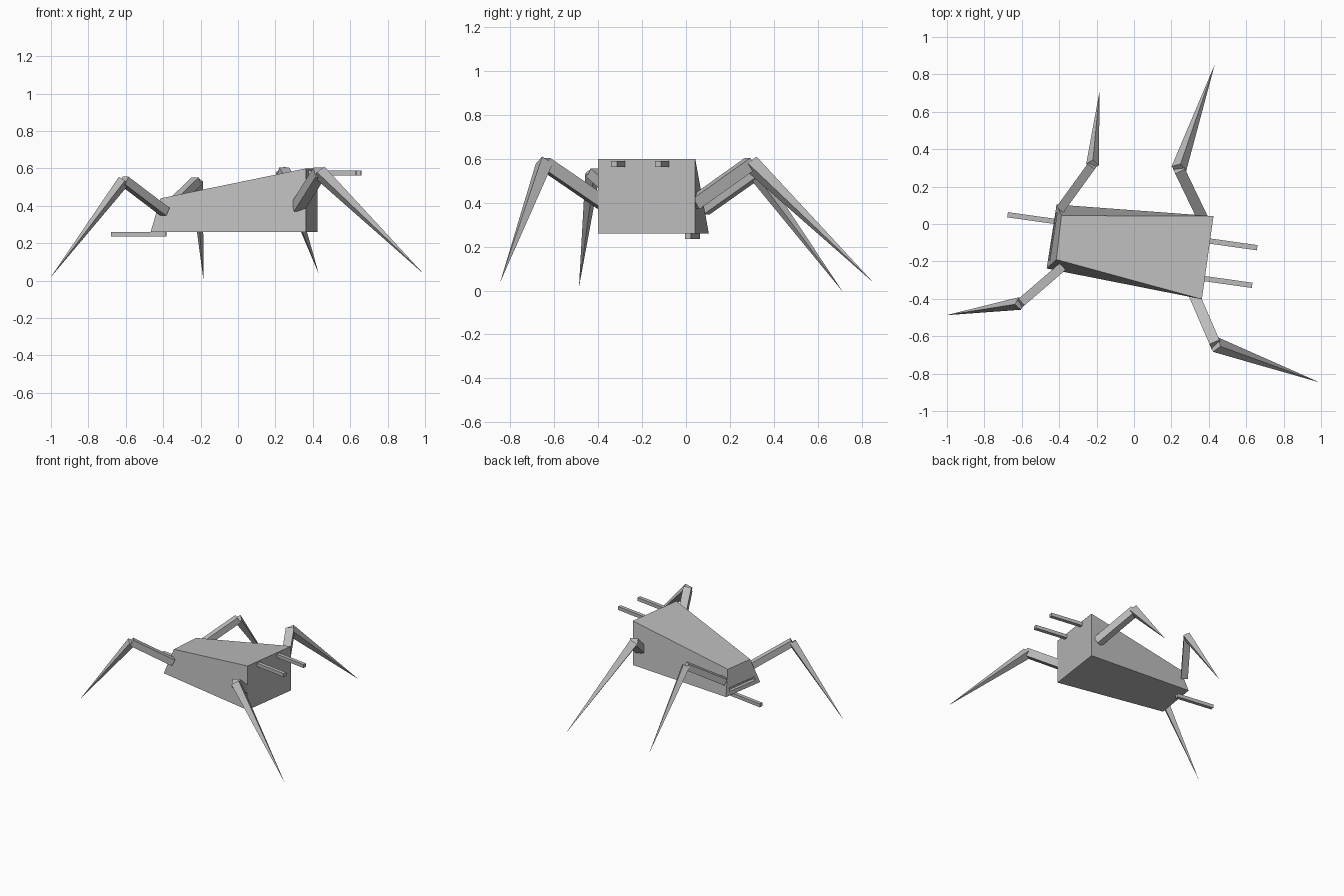
import bpy
import bmesh
from math import radians
from mathutils import Vector, Matrix

cube = bpy.data.objects.get("Cube")
if cube:
    bpy.data.objects.remove(cube)

grey = bpy.data.materials.new("plain grey")
grey.use_nodes = True
colour = (0.5, 0.5, 0.5, 1)
grey.diffuse_color = colour
grey.node_tree.nodes["Principled BSDF"].inputs["Base Color"].default_value = colour

TURN = Matrix.Rotation(radians(-8), 4, 'Z')


def add_object(name, bm):
    bmesh.ops.recalc_face_normals(bm, faces=bm.faces)
    mesh = bpy.data.meshes.new(name)
    bm.to_mesh(mesh)
    bm.free()
    mesh.materials.append(grey)
    obj = bpy.data.objects.new(name, mesh)
    bpy.context.collection.objects.link(obj)
    return obj


def box(name, centre, size):
    bm = bmesh.new()
    place = Matrix.Translation(centre) @ TURN @ Matrix.Diagonal((*size, 1))
    bmesh.ops.create_cube(bm, size=1, matrix=place)
    return add_object(name, bm)


def strut(name, start, end, side, tip, roll):
    """Square bar from start to end; tip is the scale of its far end."""
    start, end = Vector(start), Vector(end)
    axis = end - start
    turn = axis.to_track_quat('Z', 'Y').to_matrix().to_4x4()
    place = Matrix.Translation((start + end) / 2) @ turn @ Matrix.Rotation(radians(roll), 4, 'Z')
    bm = bmesh.new()
    # four-sided cone, turned so that its sides line up with the axes
    bmesh.ops.create_cone(bm, cap_ends=True, segments=4, radius1=side * 0.707,
                          radius2=side * 0.707 * tip, depth=axis.length,
                          matrix=place @ Matrix.Rotation(radians(45), 4, 'Z'))
    return add_object(name, bm)


# Wedge body: tall upright end at +x, low leaning end at -x
low_end_base = [(-0.467, -0.238, 0.26), (-0.414, 0.104, 0.26)]
low_end_top = [(-0.415, -0.19, 0.44), (-0.388, 0.045, 0.445)]
tall_end = [(0.363, -0.402), (0.425, 0.042)]
bm = bmesh.new()
a, b = [bm.verts.new(p) for p in low_end_base]
c, d = [bm.verts.new(p) for p in low_end_top]
e, f = [bm.verts.new((x, y, 0.26)) for x, y in tall_end]
g, h = [bm.verts.new((x, y, 0.6)) for x, y in tall_end]
for face in ((a, b, f, e), (c, d, h, g), (a, b, d, c), (e, f, h, g), (a, e, g, c), (b, f, h, d)):
    bm.faces.new(face)
body = add_object("body", bm)

# Narrow slot in the low end
cutter = box("slot_cutter", (-0.43, -0.068, 0.3), (0.04, 0.26, 0.025))
cutter.hide_render = True
cutter.hide_viewport = True
slot = body.modifiers.new("slot", 'BOOLEAN')
slot.operation = 'DIFFERENCE'
slot.object = cutter
slot.solver = 'EXACT'

# Rods at both ends
box("upper_rod_left", (0.525, -0.108, 0.576), (0.27, 0.028, 0.026))
box("upper_rod_right", (0.498, -0.309, 0.576), (0.27, 0.028, 0.026))
box("lower_rod", (-0.53, 0.029, 0.248), (0.295, 0.028, 0.026))

# Legs: shoulder, knee, tip, thickness
legs = {
    "tall_end_right": ((0.32, -0.375, 0.395), (0.436, -0.645, 0.58), (0.987, -0.845, 0.042), 0.058),
    "low_end_right": ((-0.39, -0.235, 0.368), (-0.61, -0.425, 0.535), (-1.0, -0.487, 0.02), 0.048),
    "low_end_left": ((-0.39, 0.085, 0.368), (-0.222, 0.317, 0.532), (-0.184, 0.71, 0.0), 0.048),
    "tall_end_left": ((0.365, 0.035, 0.395), (0.24, 0.295, 0.58), (0.43, 0.848, 0.042), 0.058),
}
for name, (shoulder, knee, tip, side) in legs.items():
    strut(name + "_upper_leg", shoulder, knee, side, 1, 0)
    strut(name + "_lower_leg", knee, tip, side, 0.01, 45)
